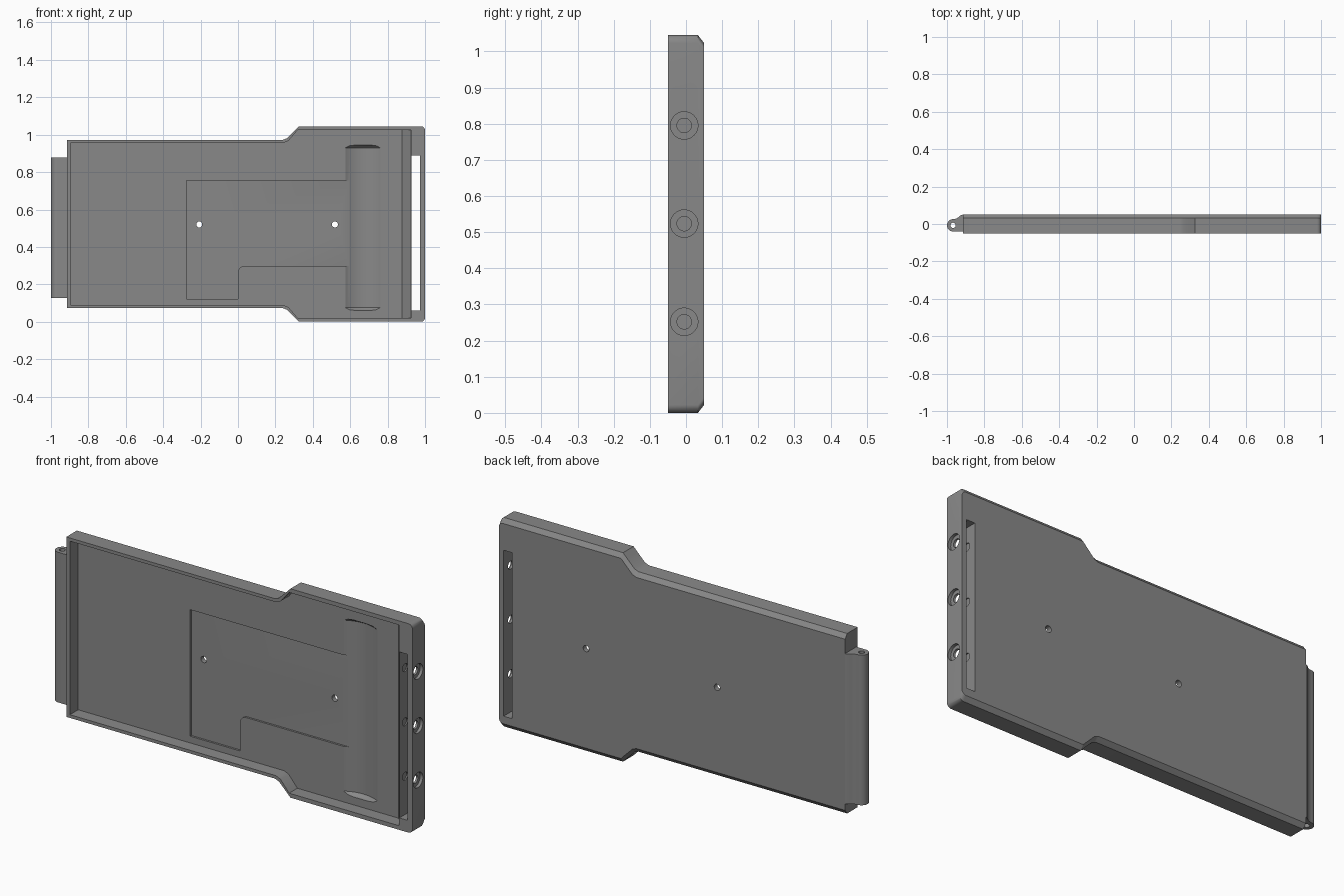
import bpy, bmesh, math

if "Cube" in bpy.data.objects:
    bpy.data.objects.remove(bpy.data.objects["Cube"])

MID = 0.5225  # height of the symmetry plane

grey = bpy.data.materials.new("grey_plastic")
grey.diffuse_color = (0.25, 0.25, 0.25, 1)
grey.use_nodes = True
grey.node_tree.nodes["Principled BSDF"].inputs["Base Color"].default_value = grey.diffuse_color


def loft(name, rings):
    """Solid through matching rings of points, capped at both ends."""
    bm = bmesh.new()
    rows = [[bm.verts.new(p) for p in ring] for ring in rings]
    n = len(rows[0])
    for a, b in zip(rows, rows[1:]):
        for i in range(n):
            j = (i + 1) % n
            bm.faces.new((a[i], a[j], b[j], b[i]))
    bm.faces.new(rows[0])
    bm.faces.new(rows[-1][::-1])
    bmesh.ops.recalc_face_normals(bm, faces=bm.faces)
    mesh = bpy.data.meshes.new(name)
    bm.to_mesh(mesh)
    bm.free()
    mesh.materials.append(grey)
    ob = bpy.data.objects.new(name, mesh)
    bpy.context.collection.objects.link(ob)
    return ob


def slab(name, outline, y0, y1):
    return loft(name, [[(x, y, z) for x, z in outline] for y in (y0, y1)])


def arc(cx, cy, r, a0, a1, n):
    return [(cx + r * math.cos(math.radians(a0 + (a1 - a0) * i / n)),
             cy + r * math.sin(math.radians(a0 + (a1 - a0) * i / n))) for i in range(n + 1)]


def circle(cx, cy, r, n=32):
    return arc(cx, cy, r, 0, 360, n)[:-1]


def cut(target, cutter):
    mod = target.modifiers.new("cut", 'BOOLEAN')
    mod.operation, mod.solver, mod.object = 'DIFFERENCE', 'EXACT', cutter
    bpy.context.view_layer.objects.active = target
    bpy.ops.object.modifier_apply(modifier=mod.name)
    bpy.data.objects.remove(cutter)


def mirrored(half):
    """Close an upper half outline (x, height above the middle) by mirroring."""
    return [(x, MID + h) for x, h in half] + [(x, MID - h) for x, h in half[::-1]]


# Tray body: stepped outline, rounded right corners, chamfered back edges
half = [(-0.915, 0.45), (0.24, 0.45), (0.262, 0.459), (0.302, 0.497), (0.325, 0.5225)]
half[3:] = [(0.303, 0.5), (0.325, 0.5225)]
half += arc(0.978, 0.5005, 0.022, 90, 0, 6)
body = loft("tray_body", [
    [(x, y, z) for x, z in mirrored([(x, h - inset) for x, h in half])]
    for y, inset in ((-0.05, 0), (0.033, 0), (0.05, 0.022))])

# Cavity open to the front, with a ramp at the right end
inner = [(-0.895, 0.434), (0.245, 0.434), (0.27, 0.445), (0.318, 0.502)]
cut(body, loft("cavity_cutter", [
    [(x, y, z) for x, z in mirrored(inner + [(end, 0.502)])]
    for y, end in ((-0.1, 0.926), (-0.03, 0.926), (0.015, 0.877))]))

# Shallow L-shaped pocket in the floor
pocket = [(-0.275, 0.755), (0.64, 0.755), (0.64, 0.298)]
pocket += arc(0.035, 0.263, 0.035, 90, 180, 8) + [(0, 0.122), (-0.275, 0.122)]
cut(body, slab("pocket_cutter", pocket, -0.04, 0.025))

# Long round trough
cut(body, loft("trough_cutter", [
    [(x, y, z) for x, y in circle(0.668, -0.144, r, 96)]
    for z, r in ((0.06, 0.163), (0.064, 0.174), (0.075, 0.184),
                 (0.93, 0.184), (0.941, 0.174), (0.945, 0.163))]))

# Slot through the right end
cut(body, slab("slot_cutter", [(0.928, 0.06), (0.974, 0.06), (0.974, 0.89), (0.928, 0.89)], -0.2, 0.2))

# Two small holes through the floor
for x in (-0.207, 0.518):
    cut(body, slab("floor_hole_cutter", circle(x, 0.52, 0.016, 24), -0.2, 0.2))

# Counterbored screw holes in the right end, with shallow seats across the slot
for z in (0.252, 0.5235, 0.795):
    for x0, x1, r in ((0.985, 1.1, 0.038), (0.922, 1.1, 0.02)):
        cut(body, loft("screw_hole_cutter",
                       [[(x, y, h) for y, h in circle(-0.005, z, r)] for x in (x0, x1)]))

# Hinge barrel with its arm and pin hole
profile = arc(-0.967, -0.007, 0.033, 270, 90, 20)
profile += [(-0.95, 0.029), (-0.94, 0.035), (-0.928, 0.046), (-0.914, 0.05), (-0.914, -0.04)]
hinge = loft("hinge_barrel", [[(x, y, z) for x, y in profile] for z in (0.127, 0.878)])
cut(hinge, loft("pin_cutter", [[(x, y, z) for x, y in circle(-0.967, -0.007, 0.014, 24)]
                               for z in (0, 1)]))

for ob in (body, hinge):
    bpy.ops.object.select_all(action='DESELECT')
    ob.select_set(True)
    bpy.context.view_layer.objects.active = ob
    bpy.ops.object.shade_smooth_by_angle(angle=math.radians(30))
